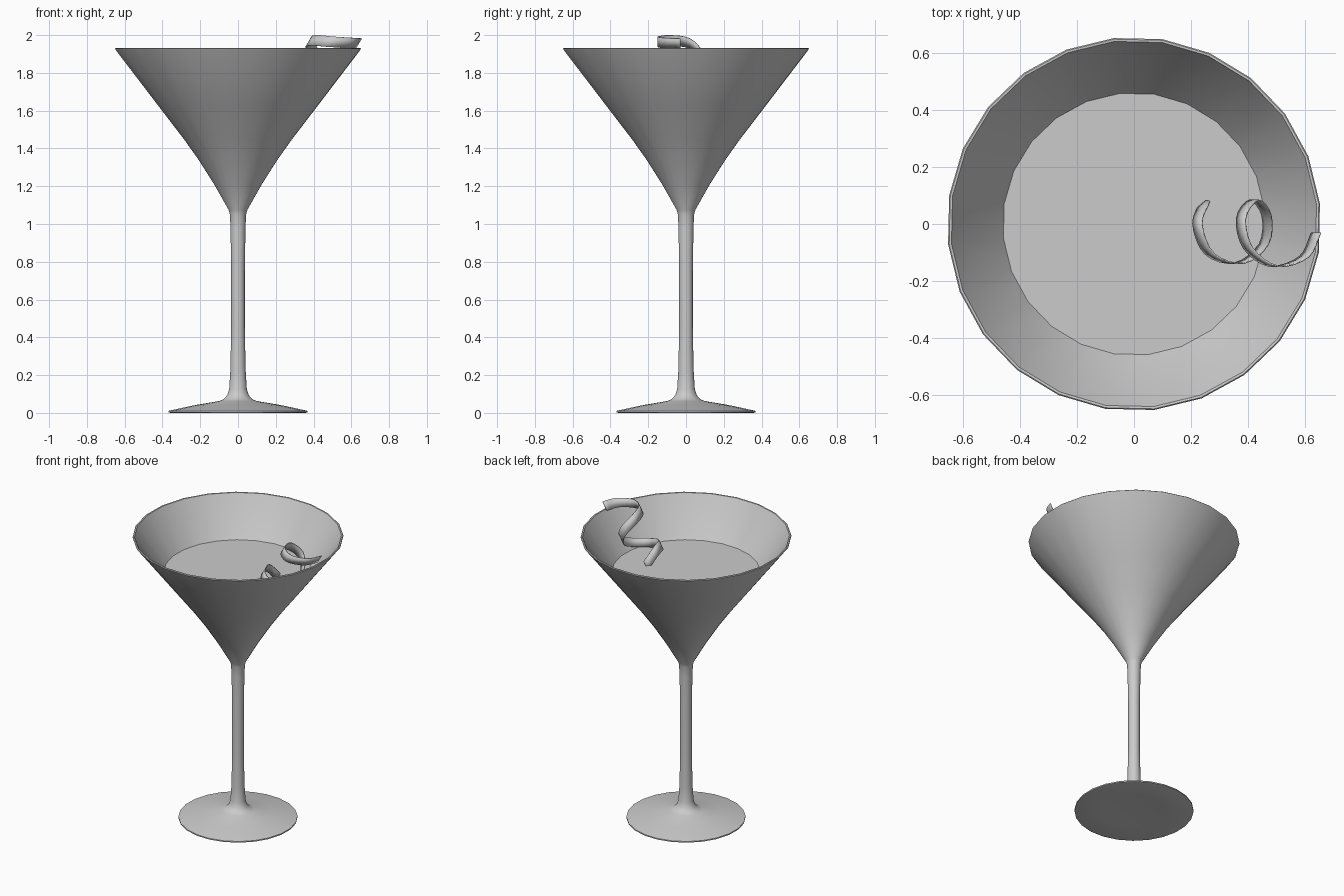
import bpy, bmesh, math
from mathutils import Vector, Matrix

cube = bpy.data.objects.get("Cube")
if cube:
    bpy.data.objects.remove(cube, do_unlink=True)

SIDES = 24
TURN = math.radians(6.2)

# One shared grey
grey = bpy.data.materials.new("plain grey")
grey.use_nodes = True
COLOUR = (0.6, 0.6, 0.6, 1)
grey.diffuse_color = COLOUR
grey.node_tree.nodes["Principled BSDF"].inputs["Base Color"].default_value = COLOUR


def finish(name, bm, angle=40):
    mesh = bpy.data.meshes.new(name)
    bm.to_mesh(mesh)
    bm.free()
    mesh.materials.append(grey)
    obj = bpy.data.objects.new(name, mesh)
    bpy.context.collection.objects.link(obj)
    bpy.ops.object.select_all(action='DESELECT')
    obj.select_set(True)
    bpy.context.view_layer.objects.active = obj
    bpy.ops.object.shade_smooth_by_angle(angle=math.radians(angle))
    return obj


def lathe(name, profile):
    """Turn a (radius, height) profile around the z axis."""
    bm = bmesh.new()
    verts = [bm.verts.new((r, 0, z)) for r, z in profile]
    edges = [bm.edges.new(pair) for pair in zip(verts, verts[1:])]
    bmesh.ops.spin(bm, geom=verts + edges, cent=(0, 0, 0), axis=(0, 0, 1),
                   angle=math.tau, steps=SIDES)
    bmesh.ops.remove_doubles(bm, verts=bm.verts, dist=0.0005)
    bmesh.ops.rotate(bm, verts=bm.verts, matrix=Matrix.Rotation(TURN, 3, 'Z'))
    bmesh.ops.recalc_face_normals(bm, faces=bm.faces)
    return finish(name, bm)


def smooth_path(points, steps):
    """Pass a rounded path through the given points."""
    p = [points[0] * 2 - points[1]] + points + [points[-1] * 2 - points[-2]]
    path = []
    for a, b, c, d in zip(p, p[1:], p[2:], p[3:]):
        for i in range(steps):
            t = i / steps
            path.append(b + (c - a) * (t / 2)
                        + (a * 2 - b * 5 + c * 4 - d) * (t * t / 2)
                        + (b * 3 - a - c * 3 + d) * (t ** 3 / 2))
    return path + [points[-1]]


# Glass: foot, stem and thin-walled bowl in one turned profile
foot = [(0, 0.012), (0.2, 0.007), (0.36, 0), (0.37, 0.003), (0.37, 0.011),
        (0.23, 0.041), (0.1, 0.063), (0.077, 0.072), (0.058, 0.093)]
stem = [(0.047, 0.125), (0.041, 0.22), (0.036, 0.45), (0.036, 0.75),
        (0.04, 0.98), (0.043, 1.05)]
bowl = [(0.05, 1.075), (0.127, 1.21), (0.21, 1.34), (0.285, 1.445),
        (0.42, 1.62), (0.652, 1.922)]
rim = [(0.655, 1.928), (0.651, 1.932), (0.643, 1.931)]
inside = [(r - 0.013, z) for r, z in reversed(bowl)] + [(0, 1.055)]
lathe("glass", foot + stem + bowl + rim + inside)

# Drink filling the bowl up to a flat top
drink = [(0, 1.07)] + [(r - 0.015, z) for r, z in bowl[:-1]]
lathe("drink", drink + [(0.46, 1.692), (0, 1.692)])

# Curled peel: a ribbon that hangs from the rim down to the drink
curl = [Vector(p) for p in (
    (0.638, -0.03, 1.955), (0.595, -0.115, 1.958), (0.49, -0.148, 1.965),
    (0.4, -0.085, 1.972), (0.375, 0.02, 1.955), (0.42, 0.083, 1.88),
    (0.464, 0.03, 1.79), (0.455, -0.07, 1.74), (0.37, -0.137, 1.735),
    (0.265, -0.105, 1.765), (0.222, 0, 1.775), (0.25, 0.08, 1.69))]
half_width = Vector((0.016, 0, 0.027))
bm = bmesh.new()
rows = [(bm.verts.new(p - half_width), bm.verts.new(p + half_width))
        for p in smooth_path(curl, 4)]
for (a, b), (c, d) in zip(rows, rows[1:]):
    bm.faces.new((a, c, d, b))
peel = finish("peel_twist", bm)
thick = peel.modifiers.new("thickness", 'SOLIDIFY')
thick.thickness = 0.005
thick.offset = 0
